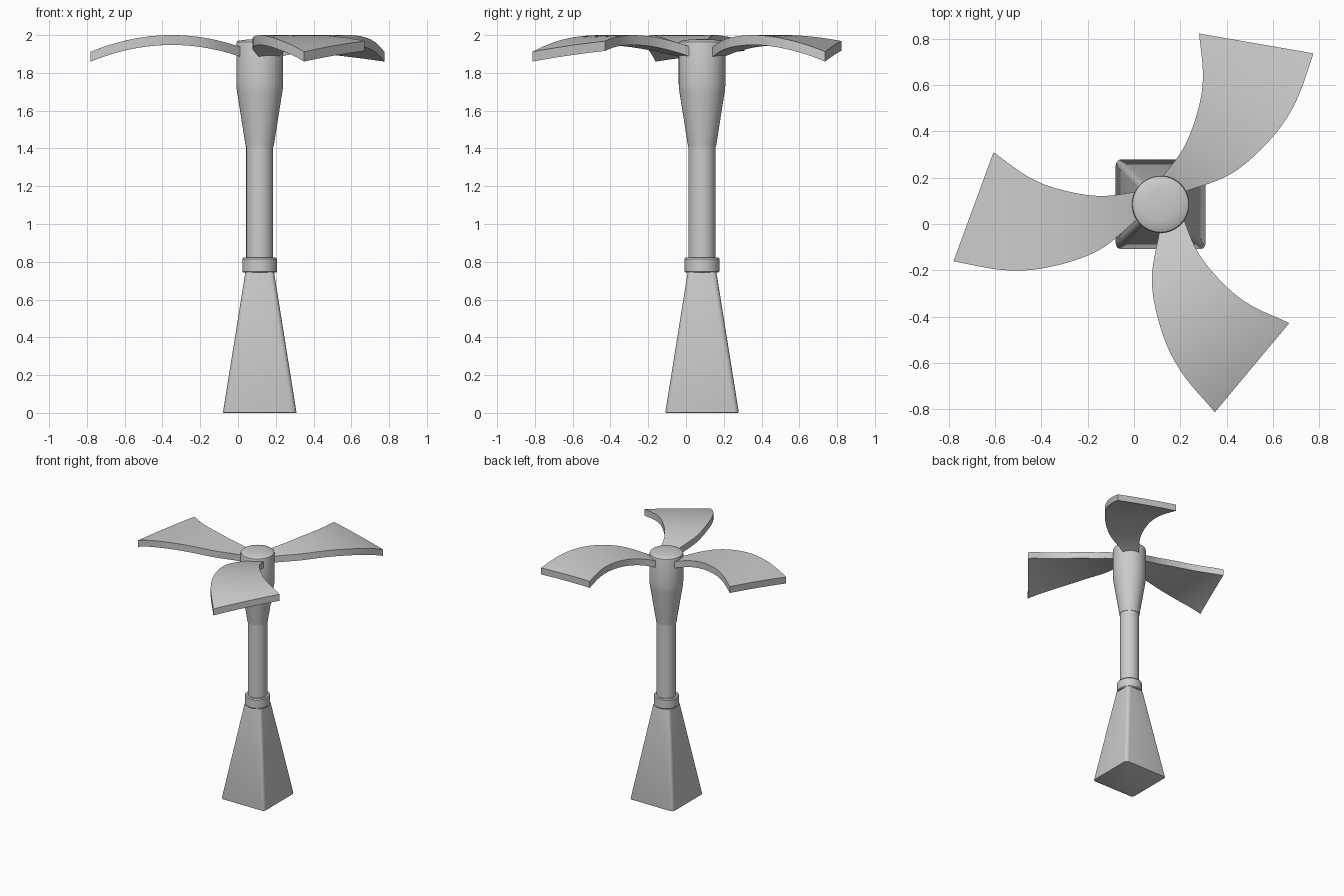
import bpy, bmesh, math
from mathutils import Matrix, Vector

if "Cube" in bpy.data.objects:
    bpy.data.objects.remove(bpy.data.objects["Cube"])

CX, CY = 0.115, 0.085


def finish(bm, name, angle=35):
    bmesh.ops.recalc_face_normals(bm, faces=bm.faces)
    me = bpy.data.meshes.new(name)
    bm.to_mesh(me)
    bm.free()
    ob = bpy.data.objects.new(name, me)
    bpy.context.collection.objects.link(ob)
    bpy.ops.object.select_all(action='DESELECT')
    ob.select_set(True)
    bpy.context.view_layer.objects.active = ob
    bpy.ops.object.shade_smooth_by_angle(angle=math.radians(angle))
    return ob


def lathe(name, profile, n=48):
    bm = bmesh.new()
    rings = []
    for r, z in profile:
        rings.append([bm.verts.new((CX + r * math.cos(2 * math.pi * i / n),
                                    CY + r * math.sin(2 * math.pi * i / n), z)) for i in range(n)])
    for a, b in zip(rings, rings[1:]):
        for i in range(n):
            bm.faces.new((a[i], a[(i + 1) % n], b[(i + 1) % n], b[i]))
    bm.faces.new(rings[0])
    bm.faces.new(rings[-1])
    return finish(bm, name)


def spline(pts, t):
    # Catmull-Rom through the points, t in 0..1
    p = [Vector(q) for q in pts]
    p = [2 * p[0] - p[1]] + p + [2 * p[-1] - p[-2]]
    s = t * (len(pts) - 1)
    i = min(int(s), len(pts) - 2)
    f = s - i
    a, b, c, d = p[i:i + 4]
    return 0.5 * (2 * b + (c - a) * f + (2 * a - 5 * b + 4 * c - d) * f ** 2
                  + (3 * b - a - 3 * c + d) * f ** 3)


# Tapered square base with rounded upright edges
bm = bmesh.new()
bmesh.ops.create_cube(bm, size=2)
for v in bm.verts:
    h = 0.195 if v.co.z < 0 else 0.076
    v.co = (CX + v.co.x * h, CY + v.co.y * h, 0 if v.co.z < 0 else 0.745)
upright = [e for e in bm.edges if abs(e.verts[0].co.z - e.verts[1].co.z) > 0.1]
bmesh.ops.bevel(bm, geom=upright, offset=0.025, segments=5, profile=0.5, affect='EDGES')
bottom = [e for e in bm.edges if all(v.co.z < 0.001 for v in e.verts)]
bmesh.ops.bevel(bm, geom=bottom, offset=0.006, segments=2, profile=0.5, affect='EDGES')
finish(bm, "base")

# Collar, pole and flared hub
lathe("collar", [(0.07, 0.742), (0.086, 0.742), (0.092, 0.749), (0.092, 0.816),
                 (0.086, 0.823), (0.07, 0.823)])
lathe("pole", [(0.0715, 0.73), (0.0715, 1.415)])
lathe("hub", [(0.074, 1.41), (0.119, 1.695), (0.122, 1.715), (0.1235, 1.74), (0.1235, 1.955),
              (0.121, 1.964), (0.113, 1.97), (0.07, 1.976), (0.02, 1.979)])

# Arched, swept blades: the left one is mirrored
INNER = [(0.09, 0.056), (0.26, 0.036), (0.43, 0.063), (0.57, 0.118), (0.722, 0.225)]
OUTER = [(0.09, -0.055), (0.27, -0.2), (0.49, -0.273), (0.68, -0.284), (0.895, -0.246)]


def blade(name, angle, side, nu=24, nv=8, thick=0.052):
    bm = bmesh.new()
    rot = Matrix.Rotation(math.radians(angle), 3, 'Z')
    grid = []
    for i in range(nu + 1):
        a, b = spline(INNER, i / nu), spline(OUTER, i / nu)
        row = []
        for j in range(nv + 1):
            u, v = a.lerp(b, j / nv)
            z = 2.0 - 0.476 * (u - 0.465) ** 2 - thick
            row.append(bm.verts.new(rot @ Vector((u, v * side, z)) + Vector((CX, CY, 0))))
        grid.append(row)
    faces = [bm.faces.new((grid[i][j], grid[i + 1][j], grid[i + 1][j + 1], grid[i][j + 1]))
             for i in range(nu) for j in range(nv)]
    ext = bmesh.ops.extrude_face_region(bm, geom=faces, use_keep_orig=True)["geom"]
    for v in ext:
        if isinstance(v, bmesh.types.BMVert):
            v.co.z += thick
    return finish(bm, name)


blade("blade_left", 180, -1)
blade("blade_back", 60, 1)
blade("blade_front", -60, 1)
